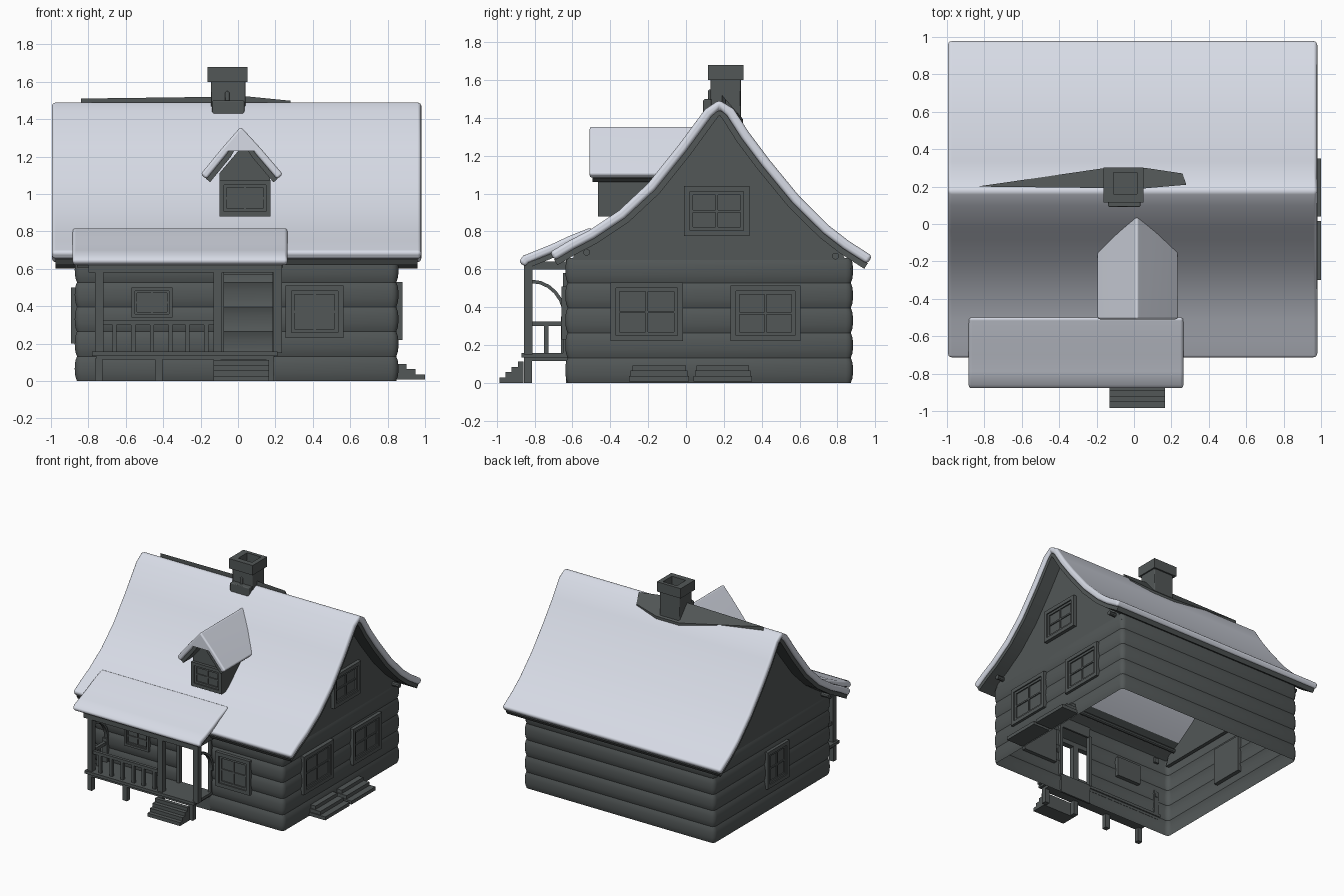
import bpy, bmesh, math
from mathutils import Vector

if "Cube" in bpy.data.objects:
    bpy.data.objects.remove(bpy.data.objects["Cube"])


def material(name, col):
    m = bpy.data.materials.new(name)
    m.diffuse_color = (*col, 1)
    m.use_nodes = True
    m.node_tree.nodes["Principled BSDF"].inputs["Base Color"].default_value = m.diffuse_color
    return m


DARK = material("dark_timber", (0.085, 0.096, 0.096))
SNOW = material("snow", (0.68, 0.71, 0.79))


def finish(name, bm, mat, bevel=0, segs=3):
    bmesh.ops.recalc_face_normals(bm, faces=bm.faces)
    me = bpy.data.meshes.new(name)
    bm.to_mesh(me)
    bm.free()
    me.materials.append(mat)
    ob = bpy.data.objects.new(name, me)
    bpy.context.collection.objects.link(ob)
    for p in me.polygons:
        p.use_smooth = True
    if bevel:
        b = ob.modifiers.new("round", 'BEVEL')
        b.width, b.segments, b.limit_method = bevel, segs, 'ANGLE'
        b.angle_limit = math.radians(50)
        b.harden_normals = True
    else:
        me.set_sharp_from_angle(angle=math.radians(35))
    return ob


def prism(name, poly, f0, f1, mat, bevel=0):
    """Join a 2D outline placed by f0 to the same outline placed by f1."""
    bm = bmesh.new()
    a = [bm.verts.new(f0(*p)) for p in poly]
    b = [bm.verts.new(f1(*p)) for p in poly]
    n = len(poly)
    for i in range(n):
        j = (i + 1) % n
        bm.faces.new((a[i], a[j], b[j], b[i]))
    bm.faces.new(a)
    bm.faces.new(b[::-1])
    return finish(name, bm, mat, bevel)


def boxes(name, lst, mat=DARK, f=lambda x, y, z: (x, y, z), bevel=0):
    """Many boxes (x0,x1,y0,y1,z0,z1) in one object, mapped by f."""
    bm = bmesh.new()
    for x0, x1, y0, y1, z0, z1 in lst:
        v = [bm.verts.new(f(x, y, z)) for x in (x0, x1) for y in (y0, y1) for z in (z0, z1)]
        for q in ((0, 1, 3, 2), (4, 6, 7, 5), (0, 4, 5, 1), (2, 3, 7, 6), (0, 2, 6, 4), (1, 5, 7, 3)):
            bm.faces.new([v[i] for i in q])
    return finish(name, bm, mat, bevel, 1)


def lower(pts, t):
    """Offset a left-to-right line downwards by t."""
    out = []
    for i, p in enumerate(pts):
        d0 = (Vector(p) - Vector(pts[max(i - 1, 0)])).normalized()
        d1 = (Vector(pts[min(i + 1, len(pts) - 1)]) - Vector(p)).normalized()
        d = (d0 + d1).normalized()
        out.append((p[0] + d.y * t, p[1] - d.x * t))
    return out


def along_x(x):
    return lambda a, b: (x, a, b)


def slab(name, top, t, f0, f1, mat, bevel=0):
    return prism(name, top + lower(top, t)[::-1], f0, f1, mat, bevel)


# main roof: snow on a dark deck
ROOF = [(-.72, .69), (-.62, .75), (-.51, .807), (-.355, .91), (-.2, 1.055), (-.04, 1.255),
        (.1, 1.445), (.175, 1.495), (.25, 1.45), (.335, 1.32), (.44, 1.18), (.6, .985),
        (.757, .83), (.86, .75), (.985, .67)]
slab("roof_snow", ROOF, .05, along_x(-.995), along_x(.98), SNOW, .02)
slab("roof_deck", lower(ROOF, .045), .035, along_x(-.975), along_x(.96), DARK)
slab("attic_lining", lower(ROOF, .082)[2:7], .006, along_x(-.83), along_x(.81), SNOW)

# bare roof patch behind the ridge
prism("bare_ridge_patch", [(-.84, .2), (-.15, .3), (.06, .3), (.26, .27), (.28, .21), (.05, .19)],
      lambda a, b: (a, b, 1.51 - (b - .2) * 1.15), lambda a, b: (a, b, 1.46 - (b - .2) * 1.15), DARK)

# porch roof
PORCH = [(-.885, .64), (-.86, .672), (-.79, .70), (-.7, .737), (-.62, .775), (-.5, .822)]
slab("porch_snow", PORCH, .045, along_x(-.885), along_x(.265), SNOW, .018)
slab("porch_deck_roof", lower(PORCH[1:], .04), .03, along_x(-.86), along_x(.24), DARK)

# log walls, open below, with a gap for the door
bm = bmesh.new()
rings = []
path = [(.19, -.6, -90)]
for cx, cy, a0 in ((.82, -.6, -90), (.82, .845, 0), (-.835, .845, 90), (-.835, -.6, 180)):
    path += [(cx, cy, a0 + k * 30) for k in range(4)]
path.append((-.08, -.6, -90))
for k in range(31):
    z = .66 * k / 30
    r = .026 + .012 * abs(math.sin(math.pi * 5 * z / .66)) ** .6
    rings.append([bm.verts.new((x + r * math.cos(math.radians(a)), y + r * math.sin(math.radians(a)), z))
                  for x, y, a in path])
for r0, r1 in zip(rings, rings[1:]):
    for i in range(len(path) - 1):
        bm.faces.new((r0[i], r0[i + 1], r1[i + 1], r1[i]))
finish("log_walls", bm, DARK)
boxes("door_surround", [(-.085, .195, -.635, -.62, 0, .15), (-.085, .195, -.635, -.62, .57, .66),
                        (-.1, -.075, -.65, -.615, .15, .58), (.185, .21, -.65, -.615, .15, .58)])

# gables follow the roof underside
under = [p for p in lower(ROOF, .07) if -.6 < p[0] < .86]
gable = [(-.62, .6)] + under + [(.87, .6)]
for side, x in (("right", .82), ("left", -.865)):
    prism(side + "_gable", gable, along_x(x), along_x(x + .03), DARK)

# beam ends under the eaves
for y, z in ((-.525, .69), (.79, .67)):
    ring = [(y + .018 * math.cos(i * math.pi / 5), z + .018 * math.sin(i * math.pi / 5)) for i in range(10)]
    prism("eave_beam", ring, along_x(-.93), along_x(.91), DARK)


# windows: bevelled look from two stepped frames, a pane and cross bars
def window(name, u0, u1, z0, z1, f, w=.03):
    lst = [(u0, u1, -.03, .004, z0, z1)]
    for i, d in ((0, .024), (w * .6, .014)):
        a, b, c, e = u0 + i, u1 - i, z0 + i, z1 - i
        lst += [(a, a + w, -.02, d, c, e), (b - w, b, -.02, d, c, e),
                (a + w, b - w, -.02, d, c, c + w), (a + w, b - w, -.02, d, e - w, e)]
    um, zm = (u0 + u1) / 2, (z0 + z1) / 2
    lst += [(um - .006, um + .006, 0, .012, z0 + w, z1 - w), (u0 + w, u1 - w, 0, .012, zm - .006, zm + .006)]
    boxes(name, lst, DARK, f)


def front(y):
    return lambda u, d, z: (u, y - d, z)


def right(u, d, z):
    return (.855 + d, u, z)


def left(u, d, z):
    return (-.87 - d, u, z)


window("porch_window", -.57, -.35, .34, .5, front(-.635), .018)
window("front_window", .255, .565, .23, .51, front(-.635))
window("right_window_front", -.4, -.015, .22, .53, right)
window("right_window_back", .235, .605, .22, .515, right)
window("right_attic_window", -.01, .335, .775, 1.04, right)
window("left_window", -.06, .22, .2, .5, left)

# dormer
DORM = [(-.2, 1.105), (-.09, 1.24), (.015, 1.36), (.125, 1.24), (.24, 1.105)]


def roof_back(a, b):
    return (a, -.15 + (b - 1.1) * .8, b)


slab("dormer_snow", DORM, .04, lambda a, b: (a, -.51, b), roof_back, SNOW, .014)
slab("dormer_roof", lower(DORM, .036), .03, lambda a, b: (a, -.495, b), roof_back, DARK)
prism("dormer_body", [(-.1, .88), (.17, .88), (.17, 1.11), (.035, 1.27), (-.1, 1.11)],
      lambda a, b: (a, -.44, b), lambda a, b: (a, -.35 + (b - .88) * .95, b), DARK)
window("dormer_window", -.1, .175, .88, 1.075, front(-.44), .026)

# chimney with hollow cap
boxes("chimney_stack", [(-.145, .04, .13, .29, 1.36, 1.61), (-.14, .035, .09, .14, 1.4, 1.5),
                        (-.07, -.045, .115, .14, 1.42, 1.55)], bevel=.008)
boxes("chimney_cap", [(-.163, -.11, .115, .303, 1.6, 1.68), (.015, .052, .115, .303, 1.6, 1.68),
                      (-.11, .015, .115, .16, 1.6, 1.68), (-.11, .015, .275, .303, 1.6, 1.68)])

# porch floor, legs, posts and beams
boxes("porch_floor", [(-.78, .21, -.87, -.62, .135, .158), (-.76, .19, -.855, -.63, .115, .14)])
boxes("porch_legs", [(x, x + .04, y, y + .04, 0, .12) for x in (-.765, -.445, -.13, .15) for y in (-.855,)])
POSTS = (-.765, -.13, .19)
boxes("porch_posts", [(x, x + .045, -.855, -.81, .15, .63) for x in POSTS])
boxes("porch_beams", [(-.8, .235, -.855, -.81, .58, .63)]
      + [(x, x + .04, -.83, -.62, .6, .64) for x in (-.765, .19)])

# railing on the front and left of the porch
rails = [(-.74, -.11, -.845, -.82, .3, .325), (-.755, -.73, -.83, -.62, .3, .325),
         (-.765, -.725, -.66, -.625, .15, .35)]
rails += [(x - .011, x + .011, -.843, -.821, .155, .305) for x in (-.66, -.56, -.46, -.36, -.27, -.17)]
rails += [(-.753, -.731, y, y + .022, .155, .305) for y in (-.75,)]
boxes("porch_railing", rails)

# curved braces from post to wall
arc = [(-.815 + .185 * math.sin(t * math.pi / 12), .34 + .205 * math.cos(t * math.pi / 12)) for t in range(7)]
for x in (-.755, .195):
    slab("curved_brace", arc, .018, along_x(x), along_x(x + .03), DARK)

# front steps and the two side steps
boxes("front_steps", [(-.13, .165, -.985 + .032 * i, -.86, 0.028 * i, .028 * (i + 1)) for i in range(4)])
for name, y0, y1 in (("side_steps_front", -.3, .015), ("side_steps_back", .04, .35)):
    boxes(name, [(.84, 1 - .05 * i, y0 + .008 * i, y1 - .008 * i, .008 + .028 * i, .008 + .028 * (i + 1))
                 for i in range(3)])
